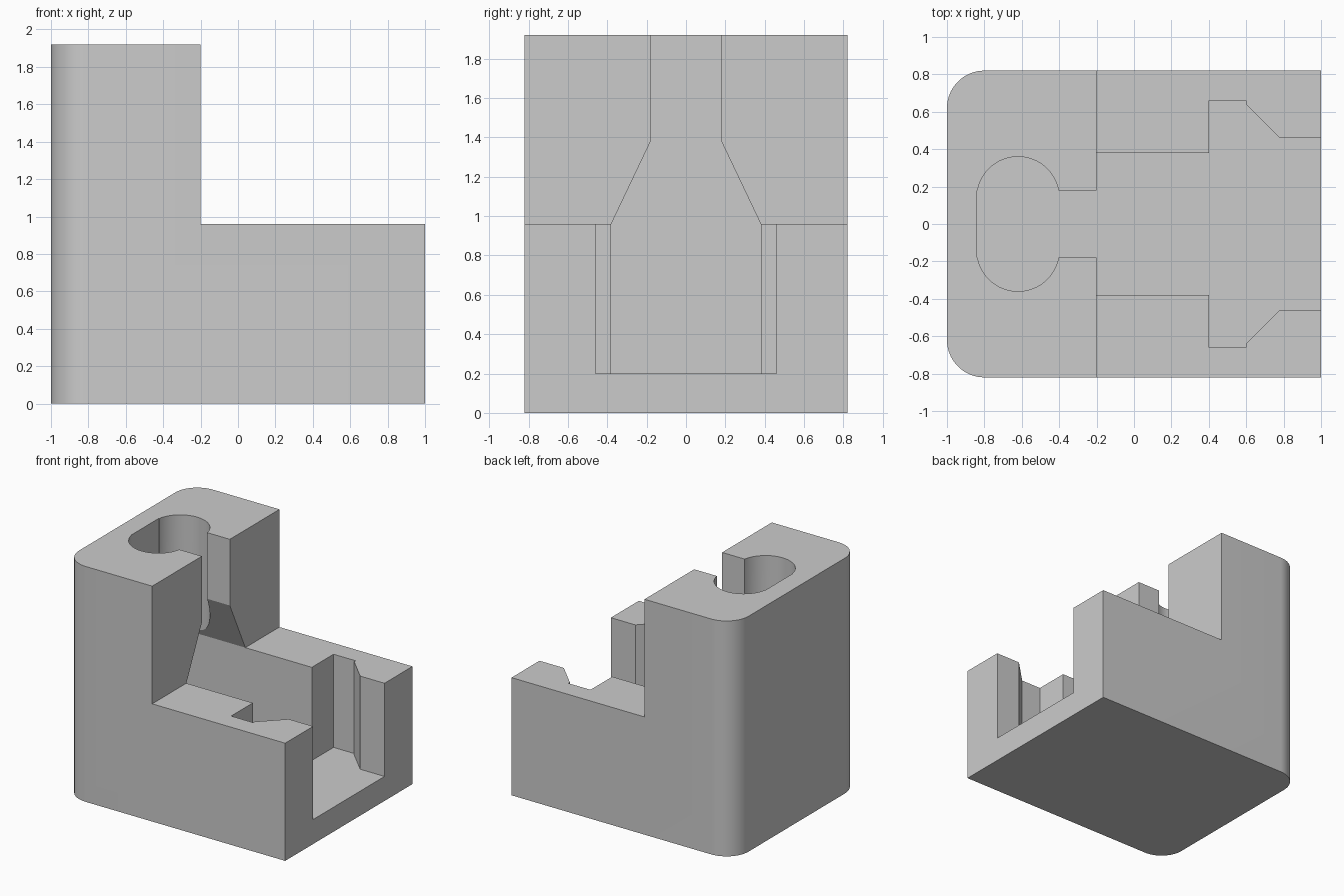
import bpy
import bmesh
from math import cos, sin, pi, radians
from mathutils import Vector

cube = bpy.data.objects.get("Cube")
if cube:
    bpy.data.objects.remove(cube, do_unlink=True)

grey = bpy.data.materials.new("plain grey")
grey.use_nodes = True
colour = (0.6, 0.6, 0.6, 1)
grey.diffuse_color = colour
grey.node_tree.nodes["Principled BSDF"].inputs["Base Color"].default_value = colour


def prism(name, points, start, end, axis="z"):
    """Extrude a closed profile along z (points are x, y) or x (points are y, z)."""
    def place(p, d):
        return (p[0], p[1], d) if axis == "z" else (d, p[0], p[1])
    bm = bmesh.new()
    face = bm.faces.new([bm.verts.new(place(p, start)) for p in points])
    ext = bmesh.ops.extrude_face_region(bm, geom=[face])
    verts = [e for e in ext["geom"] if isinstance(e, bmesh.types.BMVert)]
    shift = Vector((0, 0, end - start) if axis == "z" else (end - start, 0, 0))
    bmesh.ops.translate(bm, verts=verts, vec=shift)
    bmesh.ops.recalc_face_normals(bm, faces=bm.faces)
    mesh = bpy.data.meshes.new(name)
    bm.to_mesh(mesh)
    bm.free()
    obj = bpy.data.objects.new(name, mesh)
    bpy.context.collection.objects.link(obj)
    mesh.materials.append(grey)
    return obj


def arc(cx, cy, r, a0, a1, steps):
    angles = [radians(a0 + (a1 - a0) * i / steps) for i in range(steps + 1)]
    return [(cx + r * cos(a), cy + r * sin(a)) for a in angles]


def mirrored(half, axis):
    """Close a half profile by mirroring it across the centre line."""
    flip = (lambda p: (p[0], -p[1])) if axis == "y" else (lambda p: (-p[0], p[1]))
    return half + [flip(p) for p in reversed(half)]


# Solid block with two rounded rear corners
body = prism("holder_body",
             mirrored([(1, 0.82)] + arc(-0.8, 0.62, 0.2, 90, 180, 16), "y"), 0, 1.92)

cutters = [
    # Open space in front of the tower
    prism("step_cutter", [(-0.2, -1), (1.2, -1), (1.2, 1), (-0.2, 1)], 0.96, 2.2),
    # Channel that narrows upward into the tower slot
    prism("channel_cutter",
          mirrored([(0.38, 0.2), (0.38, 0.96), (0.18, 1.38), (0.18, 2.1)], "x"),
          -0.84, 0.5, "x"),
    # Wide pocket with tapered mouth
    prism("pocket_cutter",
          mirrored([(0.4, 0.66), (0.6, 0.66), (0.6, 0.64), (0.78, 0.46), (1.2, 0.46)], "y"),
          0.2, 1.3),
    # Oval hole through the tower top
    prism("oval_cutter",
          arc(-0.62, 0.14, 0.22, 0, 180, 32) + arc(-0.62, -0.14, 0.22, 180, 360, 32),
          0.6, 2.1),
]

bpy.ops.object.select_all(action="DESELECT")
body.select_set(True)
bpy.context.view_layer.objects.active = body
for cutter in cutters:
    cut = body.modifiers.new(cutter.name, "BOOLEAN")
    cut.operation = "DIFFERENCE"
    cut.solver = "EXACT"
    cut.object = cutter
    bpy.ops.object.modifier_apply(modifier=cut.name)
    bpy.data.objects.remove(cutter, do_unlink=True)

bpy.ops.object.shade_smooth_by_angle(angle=radians(25))
